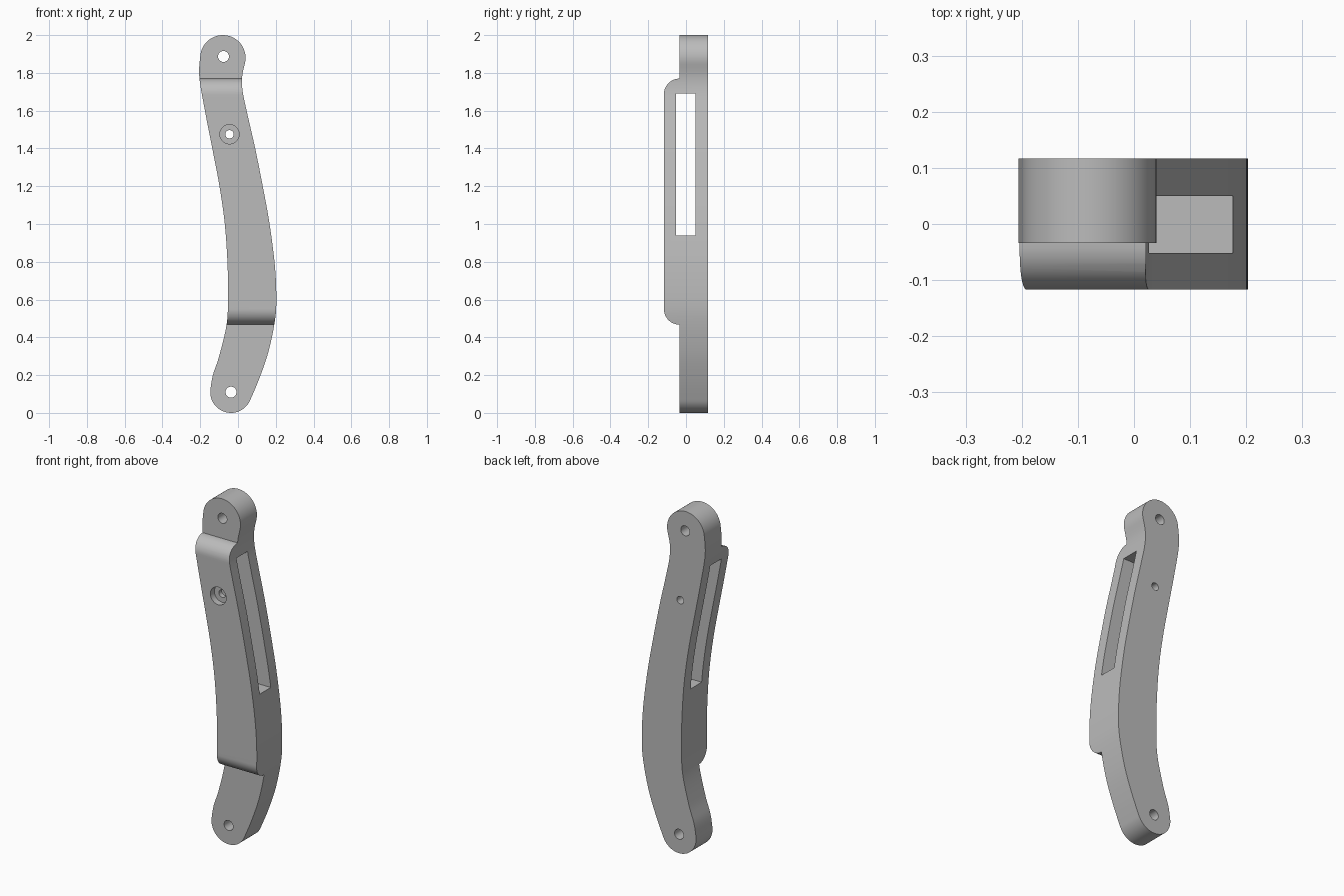
import bpy, bmesh, math
from mathutils import Vector

if "Cube" in bpy.data.objects:
    bpy.data.objects.remove(bpy.data.objects["Cube"])

grey = bpy.data.materials.new("satin grey")
grey.use_nodes = True
colour = (0.5, 0.5, 0.5, 1)
grey.diffuse_color = colour
grey.node_tree.nodes["Principled BSDF"].inputs["Base Color"].default_value = colour


def arc(cx, cz, r, start, end, steps):
    angles = [math.radians(start + (end - start) * i / steps) for i in range(steps + 1)]
    return [Vector((cx + r * math.cos(a), cz + r * math.sin(a))) for a in angles]


def spline(points, steps=8):
    """Smooth curve through the inner points; the first and last only set direction."""
    p, out = [Vector(q) for q in points], []
    for a, b, c, d in zip(p, p[1:], p[2:], p[3:]):
        for i in range(steps):
            t = i / steps
            out.append(0.5 * (2 * b + (c - a) * t + (2 * a - 5 * b + 4 * c - d) * t**2
                              + (3 * b - a - 3 * c + d) * t**3))
    return out[1:]


def prism(name, profile, place, low, high):
    """Extrude a flat profile from low to high; place maps (u, v, depth) to space."""
    bm = bmesh.new()
    rings = [[bm.verts.new(place(p[0], p[1], d)) for p in profile] for d in (low, high)]
    bm.faces.new(rings[0])
    bm.faces.new(rings[1][::-1])
    n = len(profile)
    for i in range(n):
        j = (i + 1) % n
        bm.faces.new((rings[0][i], rings[1][i], rings[1][j], rings[0][j]))
    bmesh.ops.recalc_face_normals(bm, faces=bm.faces)
    mesh = bpy.data.meshes.new(name)
    bm.to_mesh(mesh)
    bm.free()
    mesh.materials.append(grey)
    obj = bpy.data.objects.new(name, mesh)
    bpy.context.scene.collection.objects.link(obj)
    return obj


def combine(target, other, operation):
    mod = target.modifiers.new(operation.lower(), "BOOLEAN")
    mod.operation, mod.object, mod.solver = operation, other, "EXACT"
    bpy.context.view_layer.objects.active = target
    bpy.ops.object.modifier_apply(modifier=mod.name)
    bpy.data.objects.remove(other)


def from_front(u, v, d):
    return (u, d, v)


def from_side(u, v, d):
    return (d, u, v)


# Curved outline: rounded ends joined by two flowing edges
top = arc(-0.08, 1.88, 0.12, -12, 172, 32)
bottom = arc(-0.037, 0.11, 0.11, 172, 335, 28)
left_edge = spline([top[-2], top[-1], (-0.205, 1.78), (-0.175, 1.6), (-0.136, 1.4),
                    (-0.098, 1.2), (-0.07, 1.0), (-0.056, 0.8), (-0.053, 0.62),
                    (-0.06, 0.47), (-0.1, 0.3), (-0.133, 0.2), bottom[0], bottom[1]])
right_edge = spline([bottom[-2], bottom[-1], (0.112, 0.18), (0.16, 0.32), (0.194, 0.48),
                     (0.203, 0.6), (0.195, 0.78), (0.167, 1.0), (0.131, 1.2), (0.091, 1.4),
                     (0.05, 1.58), (0.025, 1.7), (0.022, 1.78), top[0], top[1]])
outline = top + left_edge + bottom + right_edge
arm = prism("curved_arm", outline, from_front, -0.117, 0.117)

# Stepped side profile: thin ends and a thicker, round-shouldered middle
back, step, front, r = 0.117, -0.034, -0.117, 0.083
side = [(back, -0.1), (back, 2.1), (step, 2.1)]
side += arc(front + r, 1.77 - r, r, 90, 180, 14)
side += arc(front + r, 0.467 + r, r, 180, 270, 14)
side += [(step, -0.1)]
# The back plane and end planes lie outside the outline
side = [(y + 0.05 if y == back else y, z) for y, z in side]
combine(arm, prism("side_profile", side, from_side, -0.5, 0.5), "INTERSECT")

# Slot running sideways through the thick middle
slot = [(-0.052, 0.938), (0.05, 0.938), (0.05, 1.69), (-0.052, 1.69)]
combine(arm, prism("slot", slot, from_side, -0.5, 0.5), "DIFFERENCE")

# Pivot holes, the middle screw hole and its counterbore
for x, z, radius, depth in ((-0.077, 1.887, 0.029, 0.3), (-0.037, 0.11, 0.029, 0.3),
                            (-0.045, 1.475, 0.022, 0.3), (-0.045, 1.475, 0.051, -0.08)):
    hole = prism("hole", arc(x, z, radius, 0, 360, 32)[:-1], from_front, -0.3, depth)
    combine(arm, hole, "DIFFERENCE")

bpy.ops.object.select_all(action="DESELECT")
arm.select_set(True)
bpy.context.view_layer.objects.active = arm
bpy.ops.object.shade_smooth_by_angle(angle=math.radians(30))
